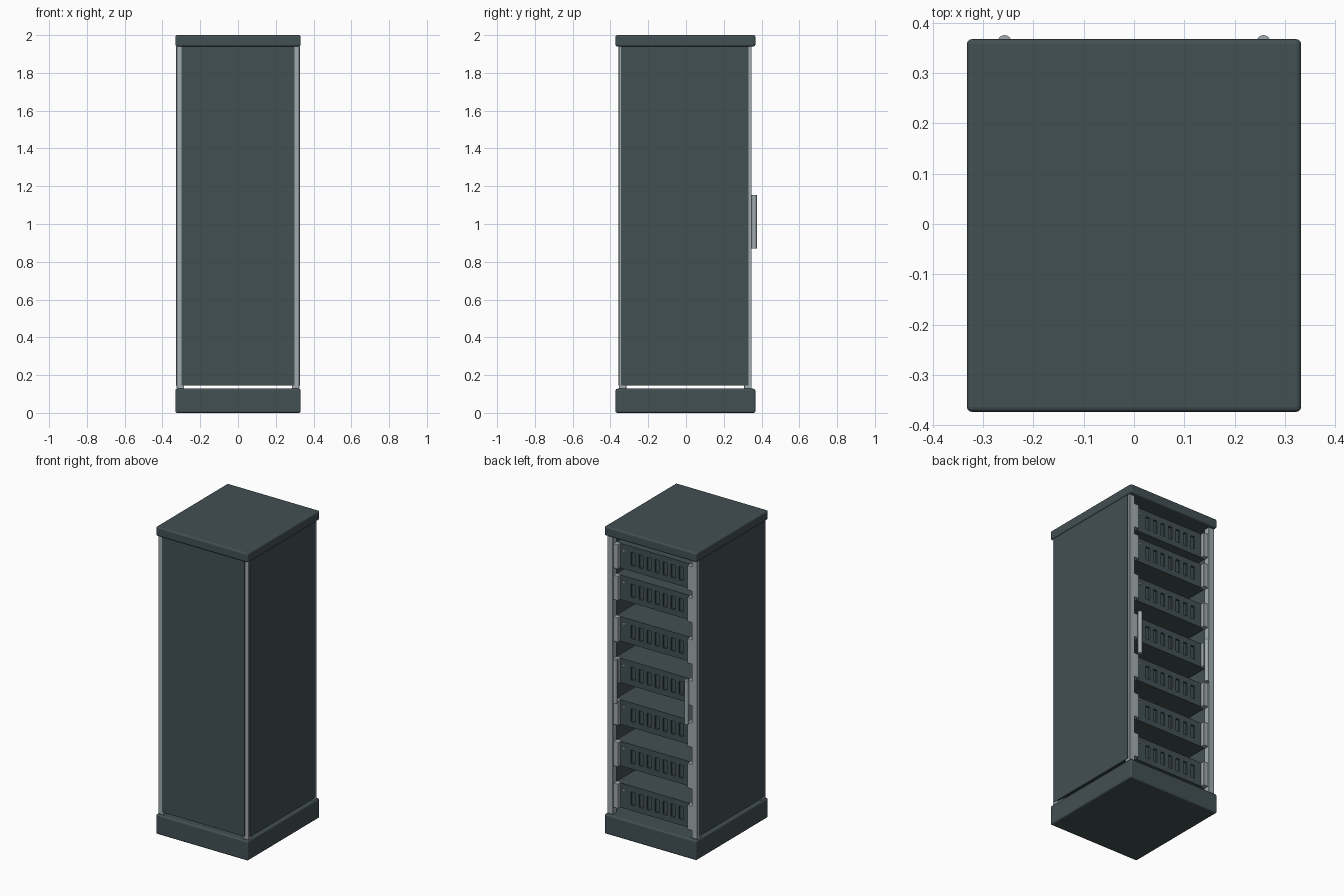
import bpy, bmesh
from mathutils import Vector

old = bpy.data.objects.get("Cube")
if old:
    bpy.data.objects.remove(old, do_unlink=True)


def material(name, rgb):
    m = bpy.data.materials.new(name)
    m.use_nodes = True
    m.diffuse_color = (*rgb, 1)
    m.node_tree.nodes["Principled BSDF"].inputs["Base Color"].default_value = (*rgb, 1)
    return m


slate = material("dark slate", (0.055, 0.08, 0.087))
metal = material("light grey metal", (0.36, 0.41, 0.43))


def finish(name, bm, mat):
    mesh = bpy.data.meshes.new(name)
    bm.to_mesh(mesh)
    bm.free()
    mesh.materials.append(mat)
    obj = bpy.data.objects.new(name, mesh)
    bpy.context.collection.objects.link(obj)
    return obj


def box_mesh(lo, hi):
    bm = bmesh.new()
    bmesh.ops.create_cube(bm, size=1)
    lo, hi = Vector(lo), Vector(hi)
    for v in bm.verts:
        v.co = (lo + hi) / 2 + v.co * (hi - lo)
    return bm


def box(name, lo, hi, mat, bevel=0):
    obj = finish(name, box_mesh(lo, hi), mat)
    if bevel:
        mod = obj.modifiers.new("rounded edges", "BEVEL")
        mod.width = bevel
        mod.segments = 3
    return obj


BASE_TOP, CAP_BOTTOM, PANEL_BOTTOM = 0.128, 1.94, 0.145

# Base and cap
box("base", (-0.332, -0.373, 0), (0.332, 0.367, BASE_TOP), slate, 0.01)
box("cap", (-0.332, -0.373, CAP_BOTTOM), (0.332, 0.367, 2), slate, 0.01)

# Closed front panel
box("front_panel", (-0.298, -0.357, PANEL_BOTTOM), (0.298, -0.345, CAP_BOTTOM), slate)

# Corner posts, side panels and pull handles on both sides
for side, s in (("left", 1), ("right", -1)):
    for end, y in (("front", -0.336), ("back", 0.327)):
        x = s * 0.305
        box(f"{side}_{end}_post", (x - 0.02, y - 0.02, BASE_TOP),
            (x + 0.02, y + 0.02, CAP_BOTTOM), metal, 0.003)
    x = s * 0.321
    box(f"{side}_side_panel", (x - 0.006, -0.345, PANEL_BOTTOM),
        (x + 0.006, 0.331, CAP_BOTTOM), slate)
    bm = bmesh.new()
    bmesh.ops.create_cone(bm, cap_ends=True, segments=24, radius1=0.0135,
                          radius2=0.0135, depth=0.285)
    handle = finish(f"{side}_door_handle", bm, metal)
    handle.location = (s * 0.257, 0.3615, 1.012)
    bpy.context.view_layer.objects.active = handle
    handle.select_set(True)
    bpy.ops.object.shade_smooth_by_angle()
    handle.select_set(False)

# Rack unit body with a row of recessed vents
UNIT_H, UNIT_FACE = 0.16, 0.318
vents = [0.16 - i * 0.0575 for i in range(7)]
VENT_HALF, VENT_LOW, VENT_HIGH = 0.0145, 0.037, 0.122
bm = box_mesh((-0.28, -0.3, 0), (0.28, UNIT_FACE, UNIT_H))


def slice_at(co, normal):
    bmesh.ops.bisect_plane(bm, geom=bm.verts[:] + bm.edges[:] + bm.faces[:],
                           plane_co=co, plane_no=normal)


for x in vents:
    slice_at((x - VENT_HALF, 0, 0), (1, 0, 0))
    slice_at((x + VENT_HALF, 0, 0), (1, 0, 0))
for z in (VENT_LOW, VENT_HIGH):
    slice_at((0, 0, z), (0, 0, 1))


def is_vent(face):
    c = face.calc_center_median()
    return (c.y > UNIT_FACE - 0.001 and VENT_LOW < c.z < VENT_HIGH
            and any(abs(c.x - x) < VENT_HALF for x in vents))


bm.normal_update()
holes = bmesh.ops.extrude_discrete_faces(bm, faces=[f for f in bm.faces if is_vent(f)])
for f in holes["faces"]:
    bmesh.ops.translate(bm, verts=f.verts[:], vec=(0, -0.012, 0))
body = finish("rack_unit_1", bm, slate)

# Stack of units, each with two grips and a small button
levels = [0.174 + 0.2705 * i for i in range(6)] + [1.732]
for n, z in enumerate(levels, 1):
    unit = body
    if n > 1:
        unit = bpy.data.objects.new(f"rack_unit_{n}", body.data)
        bpy.context.collection.objects.link(unit)
    unit.location.z = z
    for side, s in (("left", 1), ("right", -1)):
        x = s * 0.267
        box(f"rack_unit_{n}_{side}_grip", (x - 0.0175, UNIT_FACE - 0.01, z),
            (x + 0.0175, 0.343, z + UNIT_H), metal, 0.003)
    box(f"rack_unit_{n}_button", (0.219, UNIT_FACE, z + 0.116),
        (0.229, UNIT_FACE + 0.004, z + 0.126), metal)
